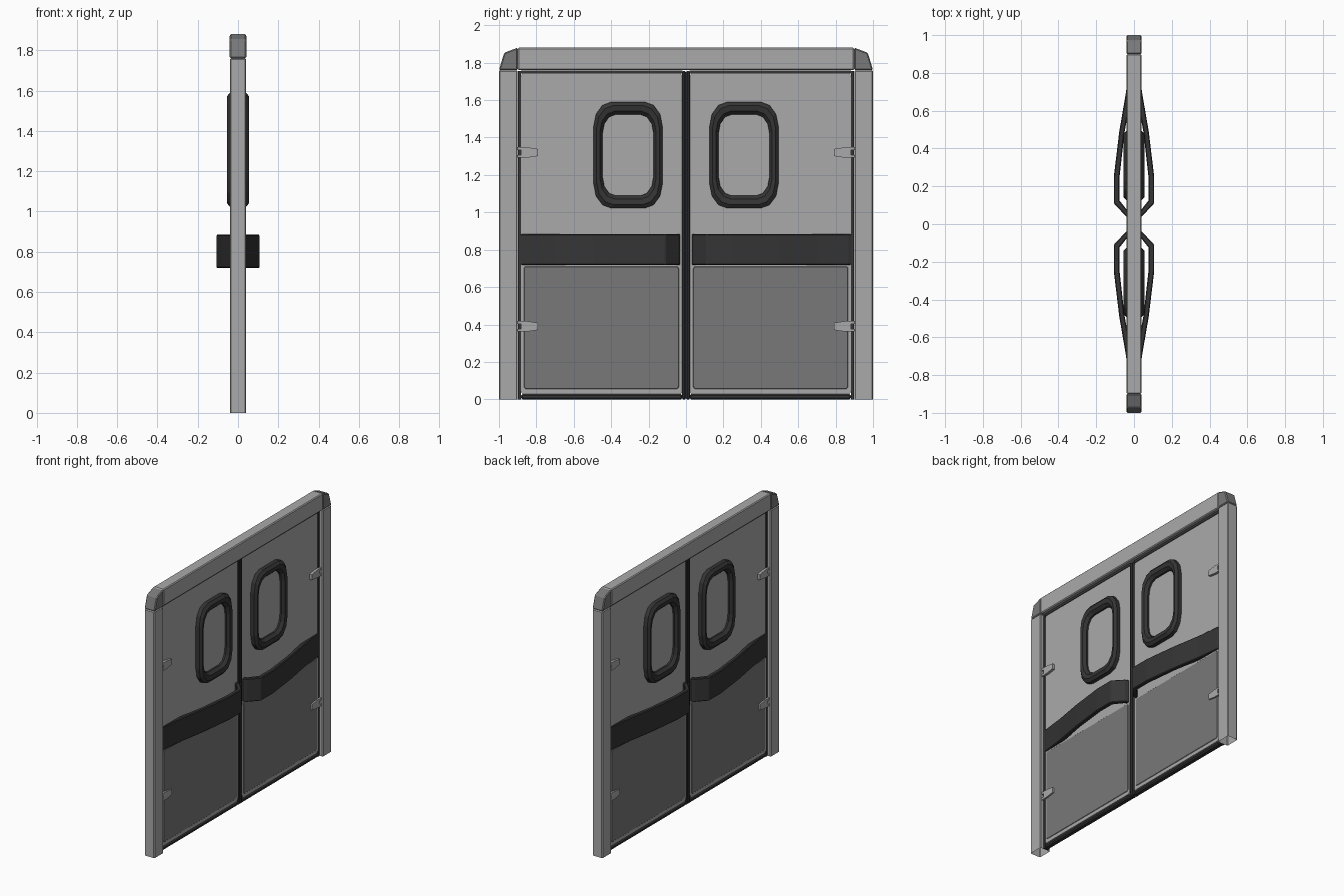
import bpy, bmesh, math

if "Cube" in bpy.data.objects:
    bpy.data.objects.remove(bpy.data.objects["Cube"])


def material(name, v):
    m = bpy.data.materials.new(name)
    m.diffuse_color = (v, v, v, 1)
    m.use_nodes = True
    m.node_tree.nodes["Principled BSDF"].inputs["Base Color"].default_value = m.diffuse_color
    return m


LIGHT = material("light grey", 0.40)
MID = material("mid grey", 0.19)
DARK = material("dark rubber", 0.035)


def finish(name, bm, mat, mirror=(False, True), bevel=0.0):
    """Turn a bmesh into an object, with bevel and mirroring about the centre."""
    bmesh.ops.recalc_face_normals(bm, faces=bm.faces)
    me = bpy.data.meshes.new(name)
    bm.to_mesh(me)
    bm.free()
    me.materials.append(mat)
    ob = bpy.data.objects.new(name, me)
    bpy.context.collection.objects.link(ob)
    if bevel:
        b = ob.modifiers.new("bevel", 'BEVEL')
        b.width, b.segments = bevel, 1
        b.limit_method, b.angle_limit = 'ANGLE', math.radians(40)
    if any(mirror):
        m = ob.modifiers.new("mirror", 'MIRROR')
        m.use_axis = (mirror[0], mirror[1], False)
        m.use_mirror_merge = False
    return ob


def prism(name, pts, x0, x1, mat, open_bottom=False, **kw):
    """Extrude a (y, z) outline from x0 to x1."""
    bm = bmesh.new()
    a = [bm.verts.new((x0, y, z)) for y, z in pts]
    b = [bm.verts.new((x1, y, z)) for y, z in pts]
    bm.faces.new(a)
    bm.faces.new(b[::-1])
    n = len(pts)
    for i in range(n):
        j = (i + 1) % n
        if open_bottom and pts[i][1] == pts[j][1] == 0:
            continue
        bm.faces.new((a[i], b[i], b[j], a[j]))
    return finish(name, bm, mat, **kw)


def slab(name, y0, y1, z0, z1, half, mat, **kw):
    return prism(name, [(y0, z0), (y1, z0), (y1, z1), (y0, z1)], -half, half, mat, **kw)


def rounded(cy, cz, hw, hh, ry, rz, seg=3):
    """Rounded rectangle outline in (y, z)."""
    pts = []
    for q, (sy, sz) in enumerate(((1, 1), (-1, 1), (-1, -1), (1, -1))):
        for k in range(seg + 1):
            t = math.radians(90 * q + 90 * k / seg)
            pts.append((cy + sy * (hw - ry) + ry * math.cos(t),
                        cz + sz * (hh - rz) + rz * math.sin(t)))
    return pts


# Outer frame: hollow posts, header, corner caps
slab("frame_post", 0.9, 1.0, 0, 1.76, 0.04, LIGHT, open_bottom=True, bevel=0.006)
slab("frame_header", -0.9, 0.9, 1.76, 1.88, 0.04, LIGHT, mirror=(False, False), bevel=0.006)
prism("corner_cap", [(0.9, 1.76), (1.0, 1.76), (0.972, 1.853), (0.9, 1.88)],
      -0.041, 0.041, MID, bevel=0.006)

# Door leaf, with a raised rim round the kick plate
prism("door_panel", rounded(0.451, 0.885, 0.431, 0.86, 0.02, 0.02), -0.012, 0.012, LIGHT)
prism("kick_plate_rim", rounded(0.452, 0.375, 0.427, 0.345, 0.02, 0.02), -0.016, 0.016, LIGHT)
prism("kick_plate", rounded(0.4525, 0.383, 0.4145, 0.328, 0.015, 0.015), -0.019, 0.019, MID, bevel=0.003)

# Rubber seals round each leaf
slab("centre_seal", 0.001, 0.021, 0.0, 1.755, 0.02, DARK, bevel=0.006)
slab("side_seal", 0.881, 0.899, 0.0, 1.755, 0.016, DARK)
slab("top_seal", 0.02, 0.882, 1.742, 1.759, 0.016, DARK)
slab("bottom_seal", 0.02, 0.882, 0.0, 0.028, 0.02, DARK, bevel=0.008)

# Window frame: stepped ring going round through the door thickness, plus pane
half = [(0.136, 0.217, 0.07, 0.10, 0.030), (0.150, 0.235, 0.08, 0.11, 0.050),
        (0.168, 0.265, 0.09, 0.12, 0.055), (0.184, 0.284, 0.095, 0.13, 0.040)]
section = half + [(a, b, c, d, -x) for a, b, c, d, x in reversed(half)]
bm = bmesh.new()
loops = [[bm.verts.new((x, y, z)) for y, z in rounded(0.31, 1.306, hw, hh, ry, rz)]
         for hw, hh, ry, rz, x in section]
for i, la in enumerate(loops):
    lb = loops[(i + 1) % len(loops)]
    for k in range(len(la)):
        m = (k + 1) % len(la)
        bm.faces.new((la[k], la[m], lb[m], lb[k]))
finish("window_frame", bm, DARK)
prism("window_pane", rounded(0.31, 1.306, 0.138, 0.219, 0.07, 0.10), -0.018, 0.018, LIGHT)

# Bowed bumper strip: outer and inner (x, y) curves, extruded upward
outer = [(0.012, 0.895), (0.022, 0.87), (0.042, 0.70), (0.078, 0.49), (0.107, 0.25),
         (0.107, 0.11), (0.042, 0.04), (0.012, 0.03)]
inner = [(0.012, 0.895), (0.012, 0.86), (0.015, 0.68), (0.051, 0.48), (0.077, 0.245),
         (0.077, 0.125), (0.030, 0.065), (0.012, 0.055)]
bm = bmesh.new()
rings = [[bm.verts.new((x, y, z)) for x, y in outer + inner[:0:-1]] for z in (0.718, 0.885)]
n, k = len(rings[0]), len(outer)
for i in range(n):
    j = (i + 1) % n
    bm.faces.new((rings[0][i], rings[0][j], rings[1][j], rings[1][i]))
for r in rings:
    bm.faces.new((r[0], r[1], r[n - 1]))
    for i in range(1, k - 1):
        bm.faces.new((r[i], r[i + 1], r[n - i - 1], r[n - i]))
finish("bumper", bm, DARK, mirror=(True, True), bevel=0.005)

# Slotted, tapered hinges
for label, z in (("lower", 0.39), ("upper", 1.32)):
    side = [(0.905, 0.013), (0.882, 0.013)]
    top = [(0.79, 0.019), (0.85, 0.028), (0.905, 0.028)]
    pts = ([(y, z + d) for y, d in side[1:] + side[:1]] + [(y, z + d) for y, d in top[::-1]]
           + [(y, z - d) for y, d in top] + [(y, z - d) for y, d in side])
    prism(label + "_hinge", pts, -0.03, 0.03, LIGHT)
